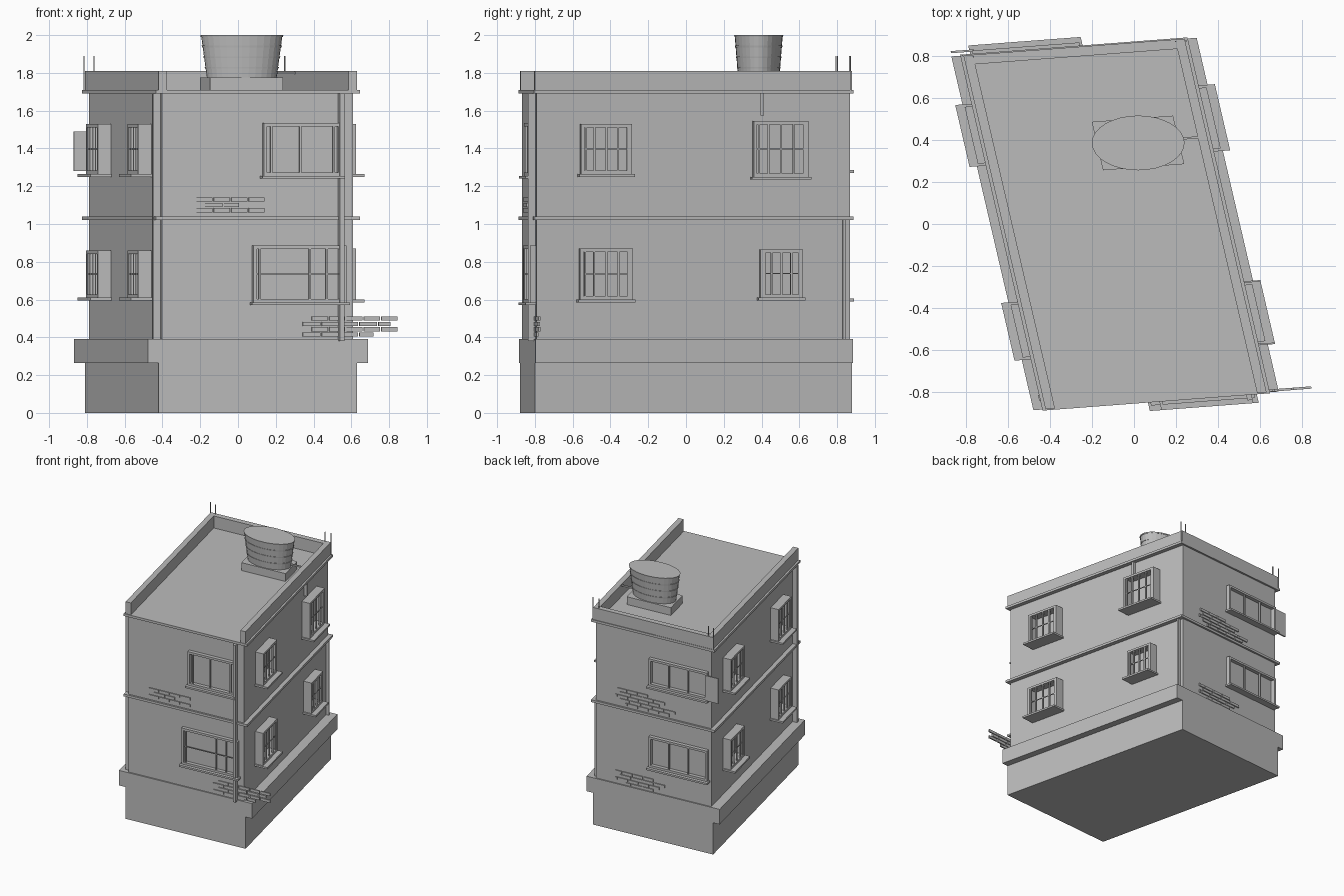
import bpy, bmesh
from mathutils import Matrix

if "Cube" in bpy.data.objects:
    bpy.data.objects.remove(bpy.data.objects["Cube"], do_unlink=True)

grey = bpy.data.materials.new("plaster_grey")
grey.use_nodes = True
COLOUR = (0.5, 0.5, 0.5, 1)
grey.diffuse_color = COLOUR
grey.node_tree.nodes["Principled BSDF"].inputs["Base Color"].default_value = COLOUR

# Skewed plan: u runs along the front, v along the sides
PLAN = Matrix(((1, -0.232, 0, -0.09), (0.076, 1, 0, 0), (0, 0, 1, 0), (0, 0, 0, 1)))
WALL_U, WALL_V = 0.505, 0.83


def finish(name, bm):
    bmesh.ops.recalc_face_normals(bm, faces=bm.faces)
    mesh = bpy.data.meshes.new(name)
    bm.to_mesh(mesh)
    bm.free()
    mesh.materials.append(grey)
    obj = bpy.data.objects.new(name, mesh)
    bpy.context.collection.objects.link(obj)
    return obj


def boxes(name, items):
    """One object from boxes given as (u0, u1, v0, v1, z0, z1)."""
    bm = bmesh.new()
    for u0, u1, v0, v1, z0, z1 in items:
        place = Matrix.Translation(((u0 + u1) / 2, (v0 + v1) / 2, (z0 + z1) / 2))
        size = Matrix.Diagonal((abs(u1 - u0), abs(v1 - v0), z1 - z0, 1))
        bmesh.ops.create_cube(bm, size=1, matrix=PLAN @ place @ size)
    return finish(name, bm)


def block(name, hu, hv, z0, z1):
    return boxes(name, [(-hu, hu, -hv, hv, z0, z1)])


def on_wall(side, a0, a1, d0, d1, z0, z1):
    """Box lying on a wall: a along it, d outward from it."""
    sign = 1 if side in ("right", "back") else -1
    if side in ("front", "back"):
        return (a0, a1, sign * (WALL_V + d0), sign * (WALL_V + d1), z0, z1)
    return (sign * (WALL_U + d0), sign * (WALL_U + d1), a0, a1, z0, z1)


def window(name, side, a0, a1, z0, z1, depth, sill, bars, rail, t=0.018):
    """Frame, projecting sill, upright bars and an optional mid rail."""
    def w(*args):
        return on_wall(side, *args)
    boxes(name + "_frame", [
        w(a0, a0 + t, -0.01, depth, z0, z1), w(a1 - t, a1, -0.01, depth, z0, z1),
        w(a0 + t, a1 - t, -0.01, depth, z1 - t, z1),
        w(a0 + t, a1 - t, -0.01, depth, z0, z0 + t)])
    boxes(name + "_sill", [w(a0 - 0.012, a1 + 0.012, -0.01, sill, z0 - 0.015, z0)])
    b = 0.005
    parts = []
    for f in bars:
        a = a0 + (a1 - a0) * f
        parts.append(w(a - b, a + b, depth - 0.015, depth - 0.003, z0 + t, z1 - t))
    if rail:
        m = (z0 + z1) / 2
        parts.append(w(a0 + t, a1 - t, depth - 0.012, depth - 0.006, m - 0.003, m + 0.003))
    boxes(name + "_bars", parts)


def bricks(name, side, rows, z_top, length=0.1, pitch=0.028):
    """Courses of thin bricks, each row given as (start, end)."""
    parts = []
    for i, (a, end) in enumerate(rows):
        z = z_top - i * pitch
        step = length if i % 2 else length * 0.92
        while a < end - 0.02:
            stop = min(a + step, end)
            parts.append(on_wall(side, a, stop - 0.008, -0.003, 0.008, z - 0.022, z))
            a = stop
    boxes(name, parts)


# Main masses
block("foundation", 0.525, 0.84, 0, 0.27)
block("plinth", 0.5825, 0.84, 0.265, 0.39)
block("walls", WALL_U, WALL_V, 0.385, 1.7)
block("floor_band", 0.54, 0.845, 1.02, 1.04)
block("roof_slab", 0.54, 0.845, 1.69, 1.71)

# Parapet on three sides, open at the front
boxes("parapet", [
    (-0.525, -0.48, -0.84, 0.84, 1.7, 1.81),
    (0.48, 0.525, -0.84, 0.84, 1.7, 1.81),
    (-0.48, 0.48, 0.795, 0.84, 1.7, 1.81)])

# Bare reinforcing rods at the back corners
boxes("roof_rods", [(u - 0.003, u + 0.003, v - 0.003, v + 0.003, 1.7, 1.89)
                    for u, v in ((-0.53, 0.842), (-0.48, 0.83), (0.53, 0.83), (0.48, 0.83))])

# Barred side windows
FIVE = (0.1, 0.27, 0.5, 0.73, 0.92)
for side, floor, spot, a0, a1, z0, z1 in (
        ("right", "upper", "front", -0.60, -0.33, 1.265, 1.53),
        ("right", "upper", "back", 0.315, 0.605, 1.25, 1.545),
        ("right", "lower", "front", -0.605, -0.325, 0.60, 0.87),
        ("right", "lower", "back", 0.35, 0.575, 0.61, 0.865),
        ("left", "upper", "front", -0.59, -0.34, 1.265, 1.53),
        ("left", "upper", "back", 0.33, 0.60, 1.265, 1.53),
        ("left", "lower", "front", -0.59, -0.34, 0.61, 0.86),
        ("left", "lower", "back", 0.33, 0.60, 0.61, 0.86)):
    window(f"{side}_{floor}_{spot}_window", side, a0, a1, z0, z1, 0.07, 0.112, FIVE, True)

# Wide front and back windows
window("front_upper_window", "front", 0.027, 0.44, 1.255, 1.535, 0.03, 0.055,
       (0.1, 0.47, 0.9), False)
window("front_lower_window", "front", -0.028, 0.465, 0.585, 0.885, 0.03, 0.055,
       (0.07, 0.61, 0.79, 0.95), True)
window("back_upper_window", "back", -0.48, 0.03, 1.285, 1.51, 0.03, 0.055, (0.33, 0.66), False)
window("back_lower_window", "back", -0.48, 0.03, 0.605, 0.86, 0.03, 0.055, (0.33, 0.66), False)
boxes("open_shutter", [on_wall("back", -0.58, -0.47, 0.025, 0.035, 1.28, 1.49)])

# Bricks showing through the plaster
bricks("front_upper_bricks", "front", [(-0.323, 0.052), (-0.278, -0.09), (-0.323, 0.052)], 1.14)
bricks("front_lower_bricks", "front",
       [(0.287, 0.757), (0.24, 0.71), (0.287, 0.757), (0.24, 0.62)], 0.51)
bricks("back_upper_bricks", "back",
       [(0.05, 0.34), (-0.1, 0.3), (-0.05, 0.34), (-0.19, 0.3), (-0.14, 0.25)], 1.19)
bricks("back_lower_bricks", "back", [(0.0, 0.34), (-0.1, 0.3), (-0.05, 0.34), (0.0, 0.25)], 0.5)

# Downpipes
boxes("front_downpipe", [on_wall("front", 0.427, 0.452, 0, 0.04, 0.38, 1.69)])
boxes("left_downpipe", [on_wall("left", -0.80, -0.77, 0, 0.04, 0.39, 1.69)])
boxes("right_downpipe", [on_wall("right", 0.79, 0.805, 0, 0.025, 0.39, 1.02)])
boxes("roof_drain", [on_wall("right", 0.355, 0.373, 0, 0.025, 1.575, 1.69)])

# Water tank on its stand, with ribbed tapering sides
boxes("tank_stand", [(0.002, 0.388, 0.255, 0.485, 1.7, 1.775)])
boxes("tank_pipe", [(0.36, 0.487, 0.37, 0.38, 1.793, 1.805)])
bm = bmesh.new()
LEVELS = 4
step = 0.225 / LEVELS
for i in range(LEVELS):
    z, r = 1.775 + i * step, 0.84 + 0.035 * i
    for low, high, r0, r1 in ((0, step, r, r + 0.035),
                              (step - 0.009, step, r + 0.045, r + 0.055)):
        place = Matrix.Translation((0.02, 0.385, z + (low + high) / 2))
        bmesh.ops.create_cone(bm, cap_ends=True, segments=32, radius1=r0, radius2=r1,
                              depth=high - low,
                              matrix=place @ Matrix.Diagonal((0.22, 0.13, 1, 1)))
finish("water_tank", bm)
